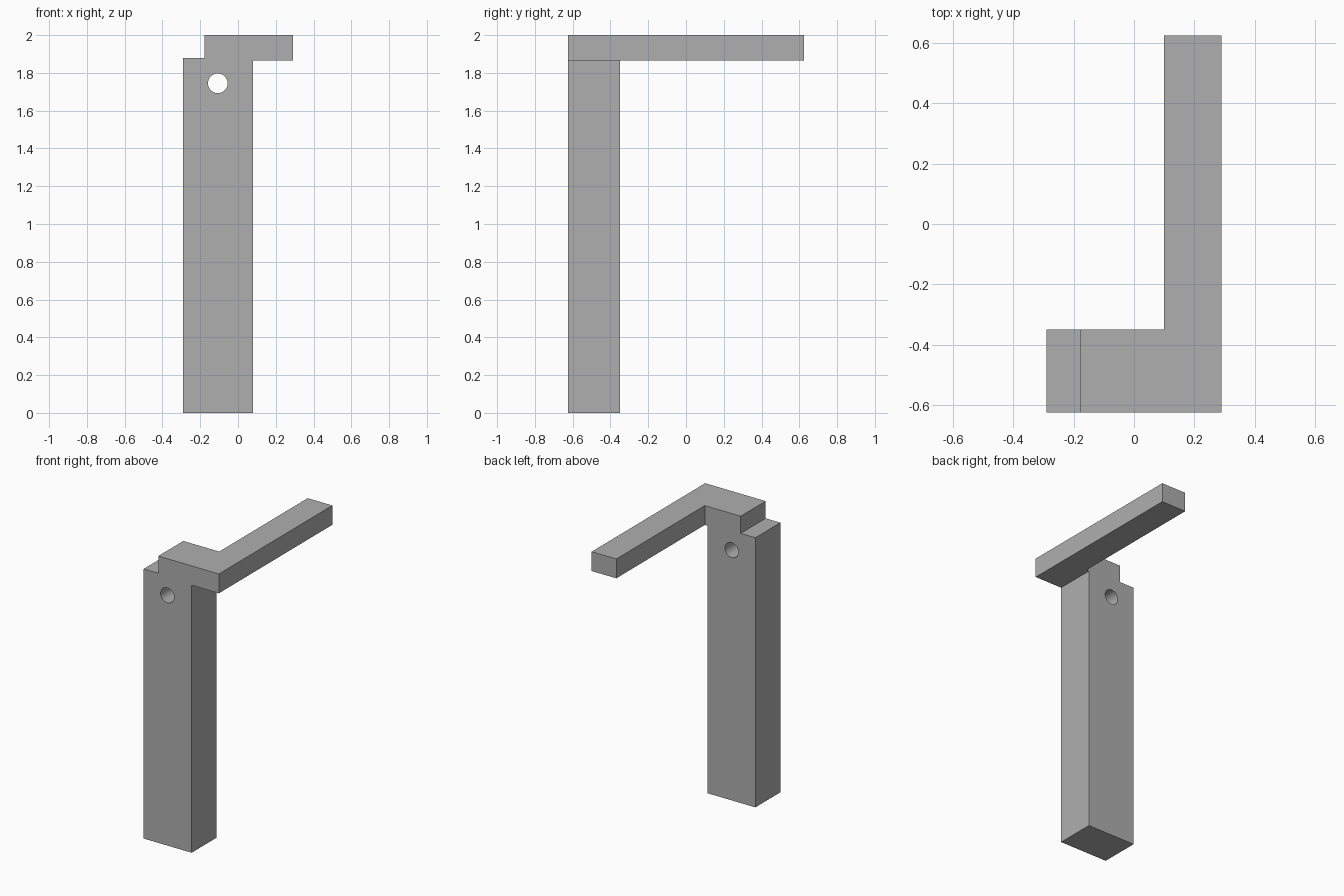
import bpy
import bmesh
from mathutils import Vector

cube = bpy.data.objects.get("Cube")
if cube:
    bpy.data.objects.remove(cube, do_unlink=True)

# Material
grey = bpy.data.materials.new("plain grey")
grey.use_nodes = True
colour = (0.43, 0.43, 0.43, 1)
grey.diffuse_color = colour
grey.node_tree.nodes["Principled BSDF"].inputs["Base Color"].default_value = colour

FRONT, POST_BACK, ARM_BACK = -0.625, -0.35, 0.625
LEFT, RIGHT = 0.29, -0.29
POST_LEFT, ARM_RIGHT, NOTCH = 0.08, 0.10, -0.177
TOP, LEDGE, UNDERSIDE = 2.0, 1.88, 1.865

# Front outline of the post with its notch and overhanging head
outline = [(RIGHT, 0), (POST_LEFT, 0), (POST_LEFT, UNDERSIDE),
           (ARM_RIGHT, UNDERSIDE), (LEFT, UNDERSIDE), (LEFT, TOP),
           (ARM_RIGHT, TOP), (NOTCH, TOP), (NOTCH, LEDGE), (RIGHT, LEDGE)]

bm = bmesh.new()
front = bm.faces.new([bm.verts.new((x, FRONT, z)) for x, z in outline])


def extrude(face, distance):
    """Extrude a face along y and return the new end face."""
    geom = bmesh.ops.extrude_face_region(bm, geom=[face])["geom"]
    verts = [g for g in geom if isinstance(g, bmesh.types.BMVert)]
    bmesh.ops.translate(bm, verts=verts, vec=Vector((0, distance, 0)))
    return next(g for g in geom if isinstance(g, bmesh.types.BMFace))


back = extrude(front, POST_BACK - FRONT)
# The extrusion may keep or drop the start face, so make sure the front is closed
rim = [e for e in bm.edges if e.is_boundary]
if rim:
    bmesh.ops.holes_fill(bm, edges=rim)

# Split off the head's left end and pull it back into the long arm
split = [v for v in back.verts if abs(v.co.x - ARM_RIGHT) < 0.001]
bmesh.ops.connect_verts(bm, verts=split)
arm_end = max((f for f in bm.faces
               if all(abs(v.co.y - POST_BACK) < 0.001 for v in f.verts)),
              key=lambda f: f.calc_center_median().x)
extrude(arm_end, ARM_BACK - POST_BACK)
bmesh.ops.dissolve_limit(bm, angle_limit=0.01, verts=bm.verts, edges=bm.edges)
bmesh.ops.recalc_face_normals(bm, faces=bm.faces)

mesh = bpy.data.meshes.new("post_and_arm")
bm.to_mesh(mesh)
bm.free()
mesh.materials.append(grey)
bracket = bpy.data.objects.new("post_and_arm", mesh)
bpy.context.collection.objects.link(bracket)

# Round hole through the post
bpy.ops.mesh.primitive_cylinder_add(
    vertices=48, radius=0.052, depth=1,
    location=(-0.107, -0.49, 1.745), rotation=(1.570796, 0, 0))
cutter = bpy.context.object
cutter.name = "hole_cutter"
cutter.hide_render = True
cutter.data.materials.append(grey)

hole = bracket.modifiers.new("hole", 'BOOLEAN')
hole.operation = 'DIFFERENCE'
hole.solver = 'EXACT'
hole.object = cutter
bpy.ops.object.select_all(action='DESELECT')
bracket.select_set(True)
bpy.context.view_layer.objects.active = bracket
bpy.ops.object.modifier_apply(modifier=hole.name)
bpy.data.objects.remove(cutter, do_unlink=True)
bpy.ops.object.shade_smooth_by_angle(angle=0.5)
